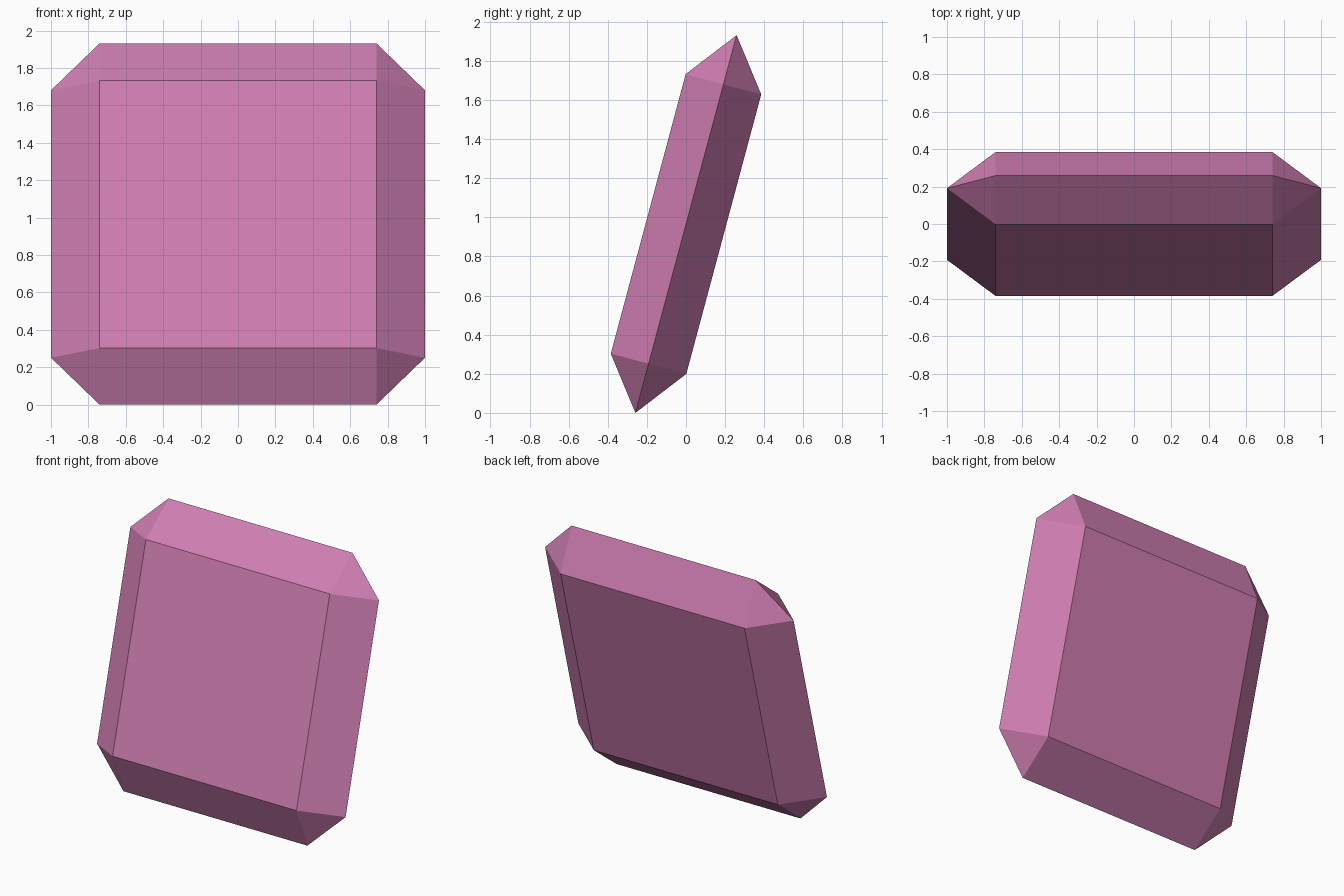
import bpy, bmesh, math
from mathutils import Matrix

if "Cube" in bpy.data.objects:
    bpy.data.objects.remove(bpy.data.objects["Cube"])

TILT = math.radians(15)
INNER, OUTER, HALF_THICK = 0.74, 1.0, 0.2

# Bevelled slab: flat front and back squares around an eight-sided middle outline
bm = bmesh.new()
for sx in (-1, 1):
    for sz in (-1, 1):
        for sy in (-1, 1):
            bm.verts.new((sx * INNER, sy * HALF_THICK, sz * INNER))
        bm.verts.new((sx * OUTER, 0, sz * INNER))
        bm.verts.new((sx * INNER, 0, sz * OUTER))
bmesh.ops.convex_hull(bm, input=bm.verts[:])
bmesh.ops.dissolve_limit(bm, angle_limit=0.01, verts=bm.verts[:], edges=bm.edges[:])
bmesh.ops.recalc_face_normals(bm, faces=bm.faces[:])

# Lean the slab back and rest its bottom edge on the ground
bm.transform(Matrix.Translation((0, 0, OUTER * math.cos(TILT))) @ Matrix.Rotation(-TILT, 4, 'X'))
mesh = bpy.data.meshes.new("bevelled_slab")
bm.to_mesh(mesh)
bm.free()

pink = bpy.data.materials.new("pink")
pink.diffuse_color = (0.63, 0.21, 0.45, 1)
pink.use_nodes = True
pink.node_tree.nodes["Principled BSDF"].inputs["Base Color"].default_value = pink.diffuse_color
mesh.materials.append(pink)
slab = bpy.data.objects.new("bevelled_slab", mesh)
bpy.context.collection.objects.link(slab)
